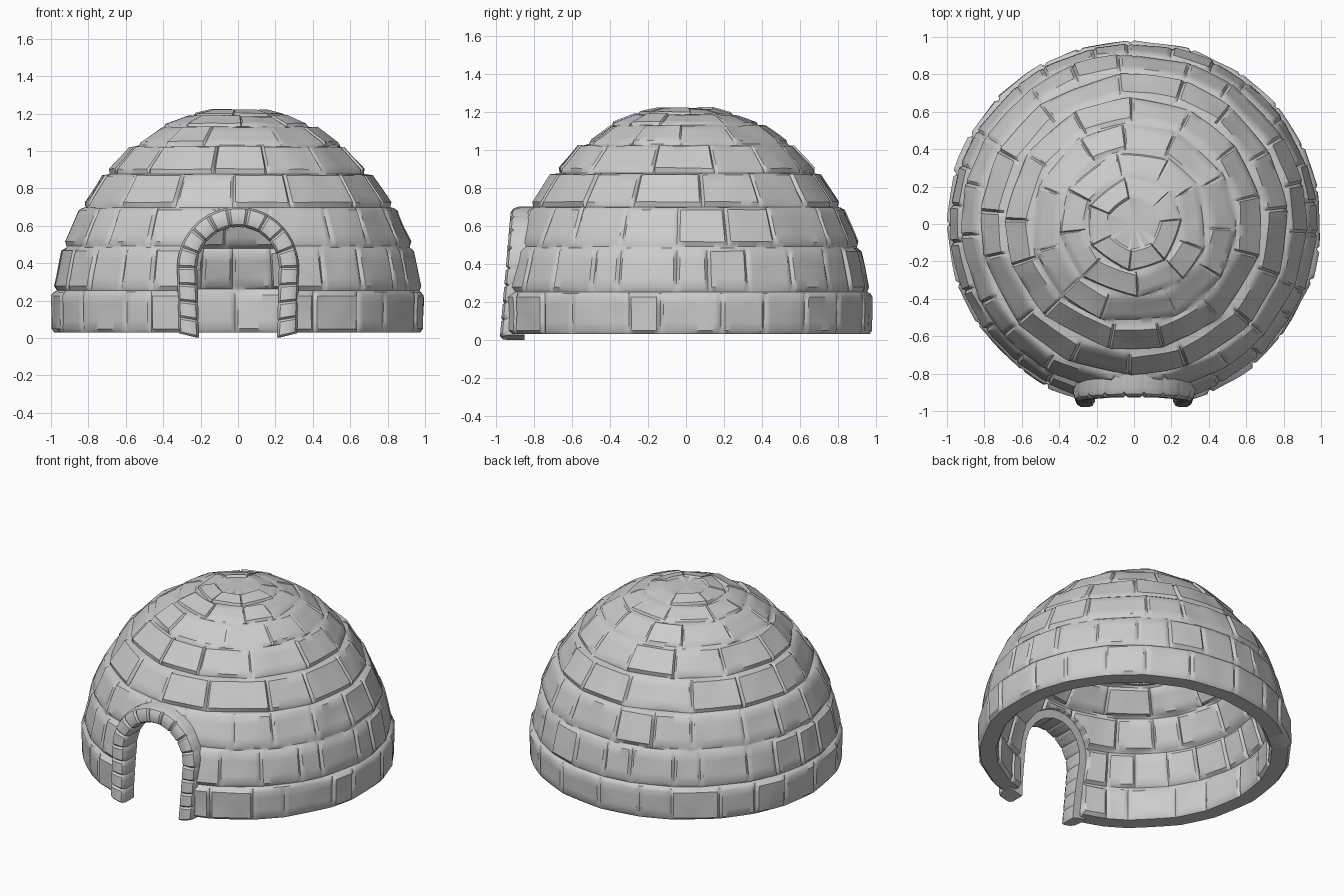
import bpy, bmesh, math, random
from mathutils import Vector, noise

if "Cube" in bpy.data.objects:
    bpy.data.objects.remove(bpy.data.objects["Cube"])

random.seed(4)
COLS = 360          # columns round the dome
DOOR_SPRING = 0.375  # height where the door arch starts to curve

# Courses, bottom to top: outer (r, z) low / high edge, inner (r, z) low / high edge, blocks
COURSES = [
    ((0.995, 0.03), (0.998, 0.245), (0.87, 0.03), (0.87, 0.25), 23),
    ((0.982, 0.255), (0.932, 0.485), (0.87, 0.26), (0.81, 0.475), 26),
    ((0.930, 0.495), (0.842, 0.700), (0.80, 0.485), (0.72, 0.675), 19),
    ((0.828, 0.705), (0.710, 0.880), (0.71, 0.685), (0.60, 0.83), 15),
    ((0.695, 0.885), (0.565, 0.1 + 0.93), (0.59, 0.84), (0.47, 0.95), 13),
    ((0.550, 1.035), (0.410, 1.130), (0.46, 0.955), (0.34, 1.03), 11),
    ((0.400, 1.135), (0.265, 1.187), (0.33, 1.035), (0.22, 1.08), 9),
    ((0.258, 1.189), (0.140, 1.217), (0.21, 1.083), (0.12, 1.105), 7),
]


def new_object(name, bm, angle=40):
    bmesh.ops.recalc_face_normals(bm, faces=bm.faces)
    mesh = bpy.data.meshes.new(name)
    bm.to_mesh(mesh)
    bm.free()
    obj = bpy.data.objects.new(name, mesh)
    bpy.context.collection.objects.link(obj)
    bpy.ops.object.select_all(action='DESELECT')
    bpy.context.view_layer.objects.active = obj
    obj.select_set(True)
    bpy.ops.object.shade_smooth_by_angle(angle=math.radians(angle))
    return obj


def block_columns(count):
    """For every column: (is joint, offset from block middle, half angle, random lift)."""
    start = random.randrange(COLS)
    step = COLS / count
    joints = sorted({round(i * step + random.uniform(-0.2, 0.2) * step) for i in range(count)})
    out = [None] * COLS
    for i, a in enumerate(joints):
        b = joints[i + 1] if i + 1 < len(joints) else joints[0] + COLS
        lift = random.uniform(-0.006, 0.006)
        for c in range(a, b):
            half = (b - a) / 2
            k = math.tau / COLS
            out[(c + start) % COLS] = (c == a, (c - a - half) * k, half * k, lift)
    return out


def course_rows(low, high, columns, side, groove):
    """Rows of points for one course of blocks; side is +1 outside, -1 inside."""
    (r0, z0), (r1, z1) = low, high
    n = Vector((z1 - z0, r0 - r1)).normalized() * side
    rows = []
    for t in (0, 0.09, 0.3, 0.5, 0.7, 0.91, 1):
        row = []
        for c, (joint, off, half, lift) in enumerate(columns):
            a = math.tau * c / COLS
            r, z = r0 + (r1 - r0) * t, z0 + (z1 - z0) * t
            flat = 1 + 0.7 * (math.cos(half) / math.cos(off) - 1)
            p = Vector((r * math.cos(a), r * math.sin(a), z))
            d = 0.005 + lift + 0.007 * noise.noise(p * 6)
            if joint or t in (0, 1):
                d = -groove
            r = r * flat + n.x * d
            z = z + n.y * d if z > 0.031 else z
            row.append((r * math.cos(a), 0.982 * r * math.sin(a), z))
        rows.append(row)
    return rows


# Dome shell: outside courses up to the crown, then inside courses back down
outer, inner = [], []
for o0, o1, i0, i1, count in COURSES:
    cols = block_columns(count)
    groove = 0.011 if o0[1] < 1 else 0.005
    outer += course_rows(o0, o1, cols, 1, groove)
    inner += course_rows(i0, i1, cols, -1, groove)

bm = bmesh.new()


def bridge(a, b):
    for i in range(len(a)):
        j = (i + 1) % len(a)
        bm.faces.new((a[i], a[j], b[j], b[i]))


outer_v = [[bm.verts.new(p) for p in row] for row in outer]
inner_v = [[bm.verts.new(p) for p in row] for row in inner]
for grid, top in ((outer_v, 1.222), (inner_v, 1.112)):
    for a, b in zip(grid, grid[1:]):
        bridge(a, b)
    pole = bm.verts.new((0, 0, top))
    for i in range(COLS):
        bm.faces.new((grid[-1][i], grid[-1][(i + 1) % COLS], pole))
bridge(outer_v[0], inner_v[0])
dome = new_object("block_dome", bm)


def arch_point(s, half_width, foot=0.0):
    """Point (x, z) on the door arch, s from 0 to 1 along it."""
    leg, bend = DOOR_SPRING, math.pi * 0.27
    d = s * (2 * leg + bend)
    if leg <= d <= leg + bend:
        a = math.pi * (d - leg) / bend
        return -half_width * math.cos(a), DOOR_SPRING + half_width * math.sin(a)
    h = d if d < leg else 2 * leg + bend - d
    x = half_width - 0.01 * (1 - h / leg)
    return (-x if d < leg else x), foot + (leg - foot) * h / leg


# Doorway cut through the shell
bm = bmesh.new()
outline = [arch_point(i / 48, 0.27, -0.2) for i in range(49)]
front = [bm.verts.new((x, -1.3, z)) for x, z in outline]
back = [bm.verts.new((x, -0.45, z)) for x, z in outline]
bm.faces.new(front)
bm.faces.new(back[::-1])
bridge(front, back)
cutter = new_object("doorway_cutter", bm)
cutter.hide_render = True
bpy.context.view_layer.objects.active = dome
cut = dome.modifiers.new("doorway", 'BOOLEAN')
cut.operation, cut.solver, cut.object = 'DIFFERENCE', 'EXACT', cutter
bpy.ops.object.modifier_apply(modifier=cut.name)
bpy.data.objects.remove(cutter)

# Door surround: a swept section with a groove at each stone joint
STONES = 17
SECTION = [(0, None), (0, 0.03), (0.13, 0.006), (0.3, 0), (0.7, 0), (0.9, 0.012), (1, 0.04), (1, None)]
bm = bmesh.new()
rings = []
for k in range(STONES):
    for f in ((0, 0.12, 0.4, 0.65, 0.88) if k < STONES - 1 else (0, 0.12, 0.4, 0.65, 0.88, 1)):
        s = (k + f) / STONES
        sunk = 0.012 if f in (0, 1) else 0
        ring = []
        for u, depth in SECTION:
            edge = 0.004 if sunk and u == 0 else 0
            x, z = arch_point(s, 0.218 + 0.108 * u + edge, 0.025 * u)
            if depth is None:
                y = -0.85 + 0.13 * (z / 0.7) ** 1.5
            else:
                y = -0.98 + 0.06 * z / 0.7 + depth + sunk
            ring.append(bm.verts.new((x, y, z)))
        rings.append(ring)
for a, b in zip(rings, rings[1:]):
    bridge(a, b)
bm.faces.new(rings[0])
bm.faces.new(rings[-1][::-1])
new_object("door_surround", bm, 35)
